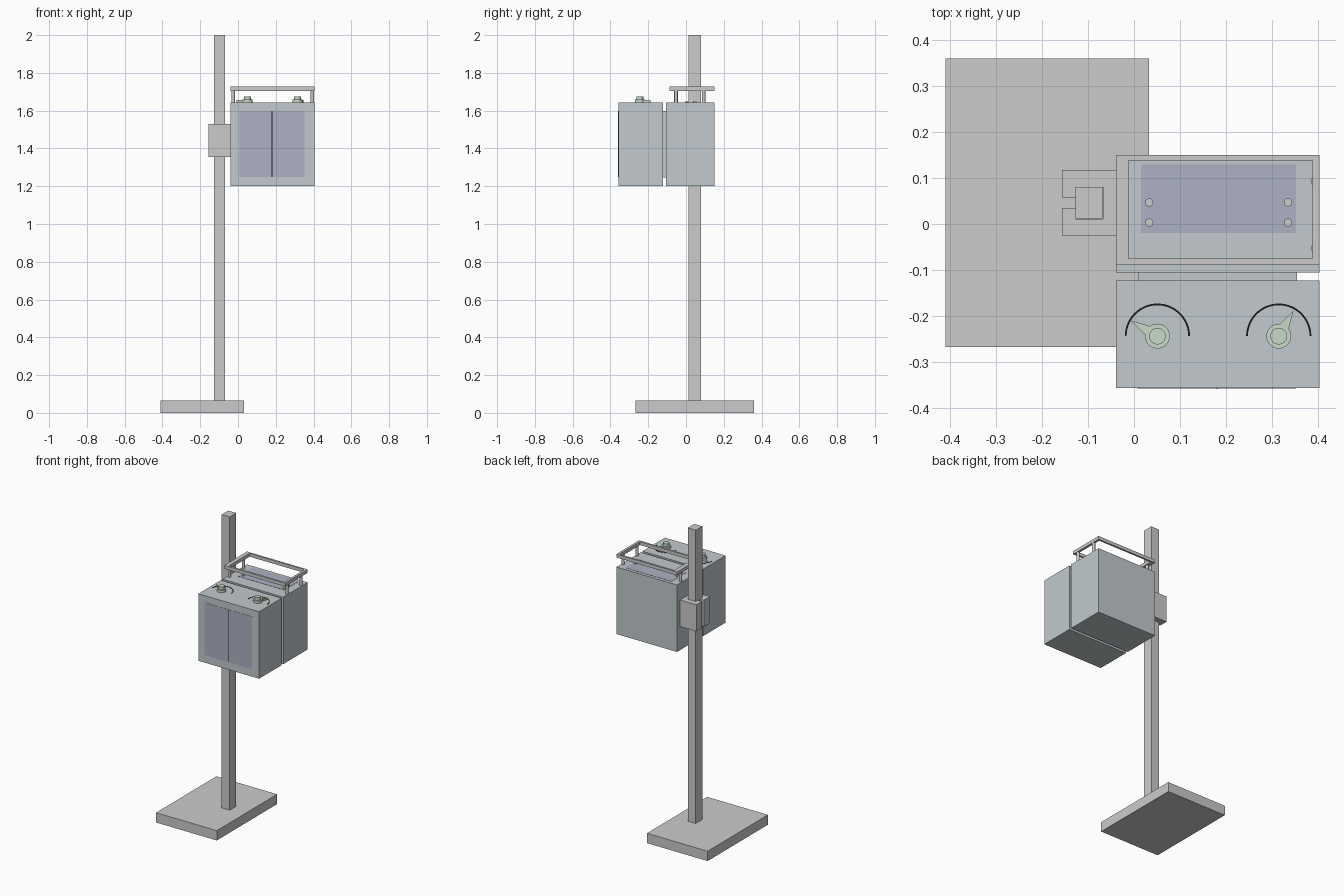
import bpy, bmesh
from math import pi, cos, sin, atan2

if "Cube" in bpy.data.objects:
    bpy.data.objects.remove(bpy.data.objects["Cube"])


def material(name, rgb):
    m = bpy.data.materials.new(name)
    m.diffuse_color = (*rgb, 1)
    m.use_nodes = True
    m.node_tree.nodes["Principled BSDF"].inputs["Base Color"].default_value = m.diffuse_color
    return m


BODY = material("pale_blue_grey", (0.54, 0.59, 0.61))
GLASS = material("lavender_glass", (0.42, 0.44, 0.54))
GREEN = material("pale_green", (0.57, 0.70, 0.57))
BLACK = material("black", (0.01, 0.01, 0.01))


def prism(name, outline, z0, z1, mat=None):
    """Extrude an xy outline from z0 up to z1."""
    bm = bmesh.new()
    face = bm.faces.new([bm.verts.new((x, y, z0)) for x, y in outline])
    ext = bmesh.ops.extrude_face_region(bm, geom=[face])["geom"]
    for v in ext:
        if isinstance(v, bmesh.types.BMVert):
            v.co.z = z1
    bmesh.ops.recalc_face_normals(bm, faces=bm.faces)
    me = bpy.data.meshes.new(name)
    bm.to_mesh(me)
    bm.free()
    ob = bpy.data.objects.new(name, me)
    bpy.context.collection.objects.link(ob)
    if mat:
        me.materials.append(mat)
    return ob


def box(name, x, y, z, mat=None):
    return prism(name, [(x[0], y[0]), (x[1], y[0]), (x[1], y[1]), (x[0], y[1])], *z, mat)


def arc(cx, cy, r, a0, a1, n):
    return [(cx + r * cos(a0 + (a1 - a0) * i / n), cy + r * sin(a0 + (a1 - a0) * i / n))
            for i in range(n + 1)]


def cylinder(name, cx, cy, r, z0, z1, mat=None, n=32):
    ob = prism(name, arc(cx, cy, r, 0, 2 * pi, n)[:-1], z0, z1, mat)
    for p in ob.data.polygons:
        p.use_smooth = len(p.vertices) == 4
    ob.data.set_sharp_from_angle(angle=0.6)
    return ob


# stand
box("base", (-0.41, 0.033), (-0.268, 0.36), (0, 0.065))
box("post", (-0.127, -0.069), (0.012, 0.08), (0.065, 2))

# C-shaped clamp wrapped round the post, slot facing -x
prism("clamp", [(-0.157, 0.117), (-0.157, 0.058), (-0.127, 0.058), (-0.127, 0.081),
                (-0.068, 0.081), (-0.068, 0.011), (-0.127, 0.011), (-0.127, 0.035),
                (-0.157, 0.035), (-0.157, -0.026), (-0.039, -0.026), (-0.039, 0.117)],
      1.355, 1.53)

# two housings joined by a neck
TOP = 1.642
box("rear_housing", (-0.039, 0.404), (-0.105, 0.15), (1.2, TOP), BODY)
box("front_housing", (-0.039, 0.404), (-0.357, -0.123), (1.2, TOP), BODY)
box("neck", (0.01, 0.355), (-0.124, -0.104), (1.247, 1.597), BODY)

# windows on the front and on the rear housing's top
box("front_window", (0.008, 0.353), (-0.3585, -0.356), (1.25, 1.597), GLASS)
box("window_centre_line", (0.178, 0.182), (-0.359, -0.358), (1.25, 1.597), BLACK)
box("top_window", (0.015, 0.352), (-0.02, 0.13), (TOP - 0.002, TOP + 0.0015), GLASS)

# screws on the top
for x in (0.033, 0.335):
    for y in (0.003, 0.047):
        cylinder("screw", x, y, 0.009, TOP, TOP + 0.006, None, 16)

# carrying rail: rectangular frame on four legs
for y in ((-0.088, -0.075), (0.138, 0.15)):
    box("rail_long_bar", (-0.039, 0.404), y, (1.705, 1.727))
for x in ((-0.039, -0.012), (0.388, 0.404)):
    box("rail_short_bar", x, (-0.075, 0.138), (1.705, 1.727))
for x in (-0.0255, 0.394):
    for y in (-0.053, 0.093):
        cylinder("rail_leg", x, y, 0.0095, TOP, 1.706, None, 16)

# dials: printed half-circle scale, flange, pointer and cap
for x, tip in ((0.051, (-0.009, -0.209)), (0.315, (0.347, -0.189))):
    y = -0.244
    prism("dial_scale", arc(x, y, 0.071, 0, pi, 32) + arc(x, y, 0.067, pi, 0, 32),
          TOP, TOP + 0.002, BLACK)
    cylinder("dial_flange", x, y, 0.027, TOP, 1.658, GREEN)
    cylinder("dial_cap", x, y, 0.018, 1.658, 1.676, GREEN)
    a = atan2(tip[1] - y, tip[0] - x)
    root = [(x + 0.024 * cos(a + d), y + 0.024 * sin(a + d)) for d in (-0.5, 0.5)]
    prism("dial_pointer", root + [tip], TOP + 0.001, 1.656, GREEN)
